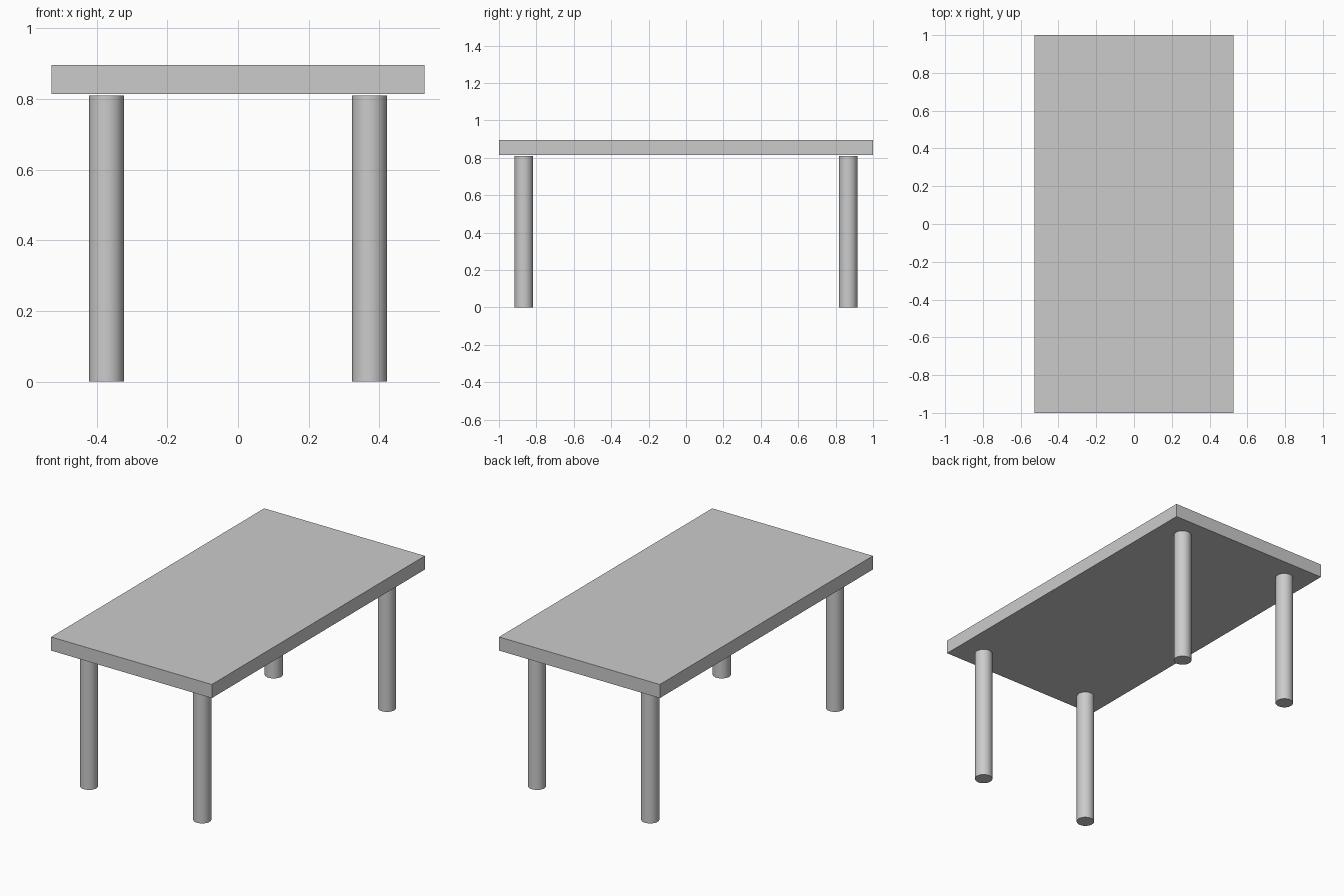
import bpy

if "Cube" in bpy.data.objects:
    bpy.data.objects.remove(bpy.data.objects["Cube"])

TOP_Z, UNDER_Z, LEG_H = 0.895, 0.814, 0.81
LEG_X, LEG_Y, LEG_R = 0.372, 0.867, 0.049

# Tabletop slab
bpy.ops.mesh.primitive_cube_add(size=1, location=(0, 0, (TOP_Z + UNDER_Z) / 2))
top = bpy.context.object
top.name = "tabletop"
top.scale = (1.056, 2.0, TOP_Z - UNDER_Z)
bpy.ops.object.transform_apply(location=False, rotation=False, scale=True)


# Round leg, smooth sides with sharp rims
def add_leg(name, x, y):
    bpy.ops.mesh.primitive_cylinder_add(vertices=48, radius=LEG_R, depth=LEG_H,
                                        location=(x, y, LEG_H / 2))
    bpy.context.object.name = name
    bpy.ops.object.shade_smooth_by_angle()


for y_name, sy in (("front", -1), ("back", 1)):
    for x_name, sx in (("left", -1), ("right", 1)):
        add_leg(f"{y_name}_{x_name}_leg", sx * LEG_X, sy * LEG_Y)
